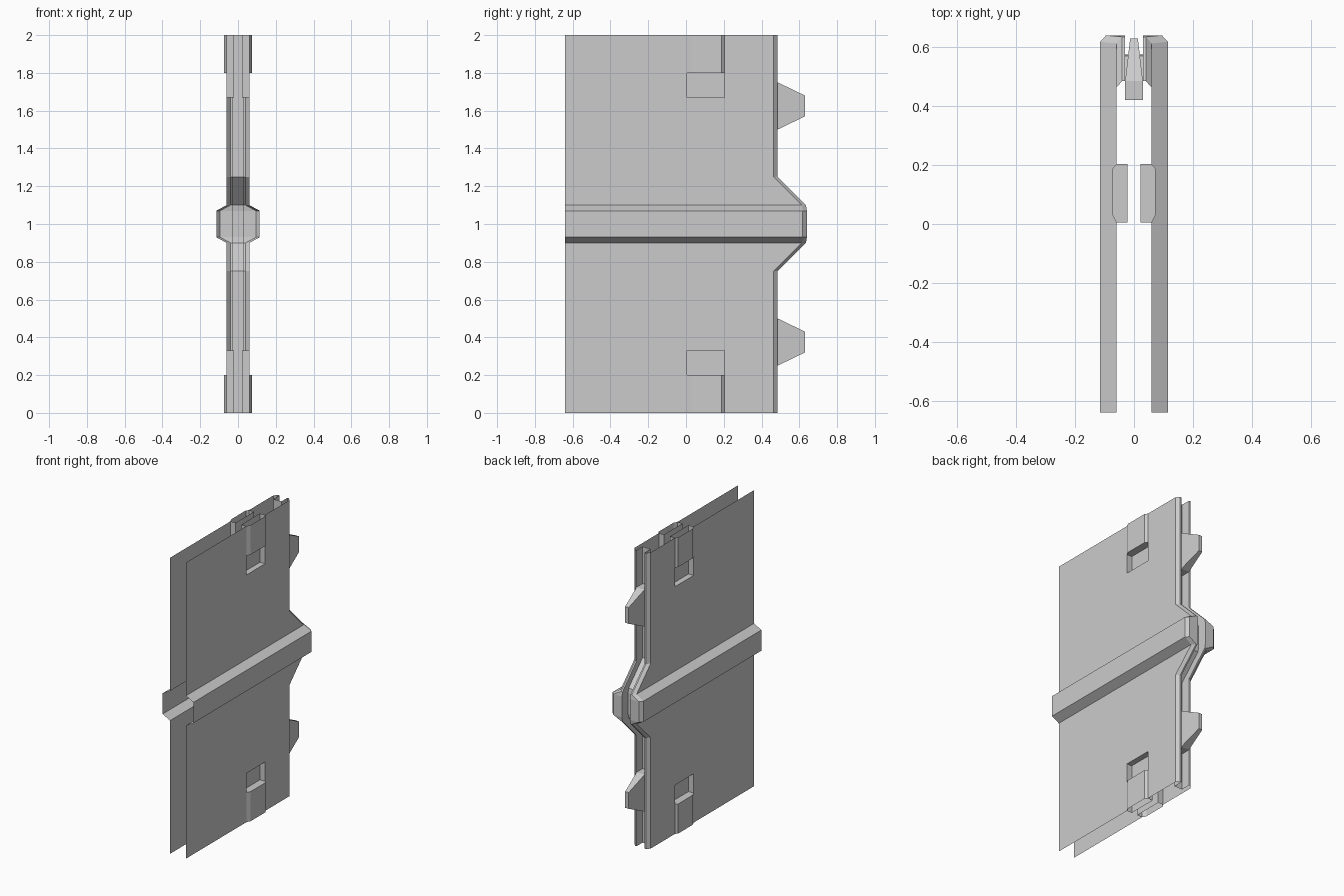
import bpy, bmesh

if "Cube" in bpy.data.objects:
    bpy.data.objects.remove(bpy.data.objects["Cube"])

MID_Z = 1.0


def make(name, verts, faces):
    bm = bmesh.new()
    vs = [bm.verts.new(v) for v in verts]
    for f in faces:
        bm.faces.new([vs[i] for i in f])
    loose = [v for v in bm.verts if not v.link_faces]
    bmesh.ops.delete(bm, geom=loose, context='VERTS')
    bmesh.ops.recalc_face_normals(bm, faces=bm.faces)
    bmesh.ops.dissolve_limit(bm, angle_limit=0.01, verts=bm.verts, edges=bm.edges)
    me = bpy.data.meshes.new(name)
    bm.to_mesh(me)
    bm.free()
    ob = bpy.data.objects.new(name, me)
    bpy.context.collection.objects.link(ob)
    return ob


# Clip placement shared by the wall opening and the clip pockets
Y0, Y1 = 0.005, 0.203
LEDGE, FLOOR = 1.80, 1.67


# Hollow wall shell: one folded sheet lofted up through the heights
def section(x, yb, z):
    half = [(x, -0.64), (x, Y0), (x, Y1), (x, yb - 0.022), (x - 0.02, yb),
            (0.03, yb), (0.03, yb - 0.065)]
    return [(a, b, z) for a, b in half] + [(-a, b, z) for a, b in reversed(half)]


upper = [(0.115, 0.64, 1.07), (0.06, 0.635, 1.10), (0.06, 0.485, 1.25),
         (0.06, 0.485, FLOOR), (0.06, 0.485, 2.0)]
lower = [(x, y, 2 * MID_Z - z) for x, y, z in reversed(upper)]
levels = lower + upper
n = 14
verts = [p for lv in levels for p in section(*lv)]
faces = []
for r in range(len(levels) - 1):
    for c in range(n - 1):
        if r in (0, len(levels) - 2) and c in (1, n - 3):
            continue  # opening for the clip
        a = r * n + c
        faces.append((a, a + 1, a + n + 1, a + n))
make("wall_shell", verts, faces)


# Locking tabs in the rear groove
def tab(name, s):
    rings = [(0.42, 0.03, 1.50, 1.75), (0.485, 0.03, 1.50, 1.75), (0.63, 0.013, 1.57, 1.68)]
    vs = []
    for y, x, z0, z1 in rings:
        vs += [(px, y, MID_Z + s * (z - MID_Z)) if s > 0 else (px, y, z - 1.25)
               for px, z in ((-x, z0), (x, z0), (x, z1), (-x, z1))]
    fs = [(3, 2, 1, 0), (8, 9, 10, 11)]
    for r in (0, 4):
        fs += [(r + i, r + (i + 1) % 4, r + 4 + (i + 1) % 4, r + 4 + i) for i in range(4)]
    make(name, vs, fs)


tab("upper_tab", 1)
tab("lower_tab", -1)


# Clip: raised open sleeve at the rim, with a recessed window below it
def clip(name, sx, sz):
    prof = [(0.06, Y0), (0.073, Y0 + 0.025), (0.073, Y1 - 0.015), (0.06, Y1),
            (0.022, Y1), (0.022, Y0)]
    vs = [(sx * x, y, MID_Z + sz * (z - MID_Z))
          for z in (FLOOR, LEDGE, 2.0) for x, y in prof]
    fs = [(0, 3, 4, 5), (6, 7, 8, 9, 10, 11)]            # pocket floor and ledge
    for i in range(6):
        j = (i + 1) % 6
        fs.append((6 + i, 6 + j, 12 + j, 12 + i))        # sleeve walls
        if i > 2:
            fs.append((i, j, 6 + j, 6 + i))              # pocket walls
    make(name, vs, fs)


for sx, side in ((1, "right"), (-1, "left")):
    for sz, end in ((1, "upper"), (-1, "lower")):
        clip(f"{side}_{end}_clip", sx, sz)
